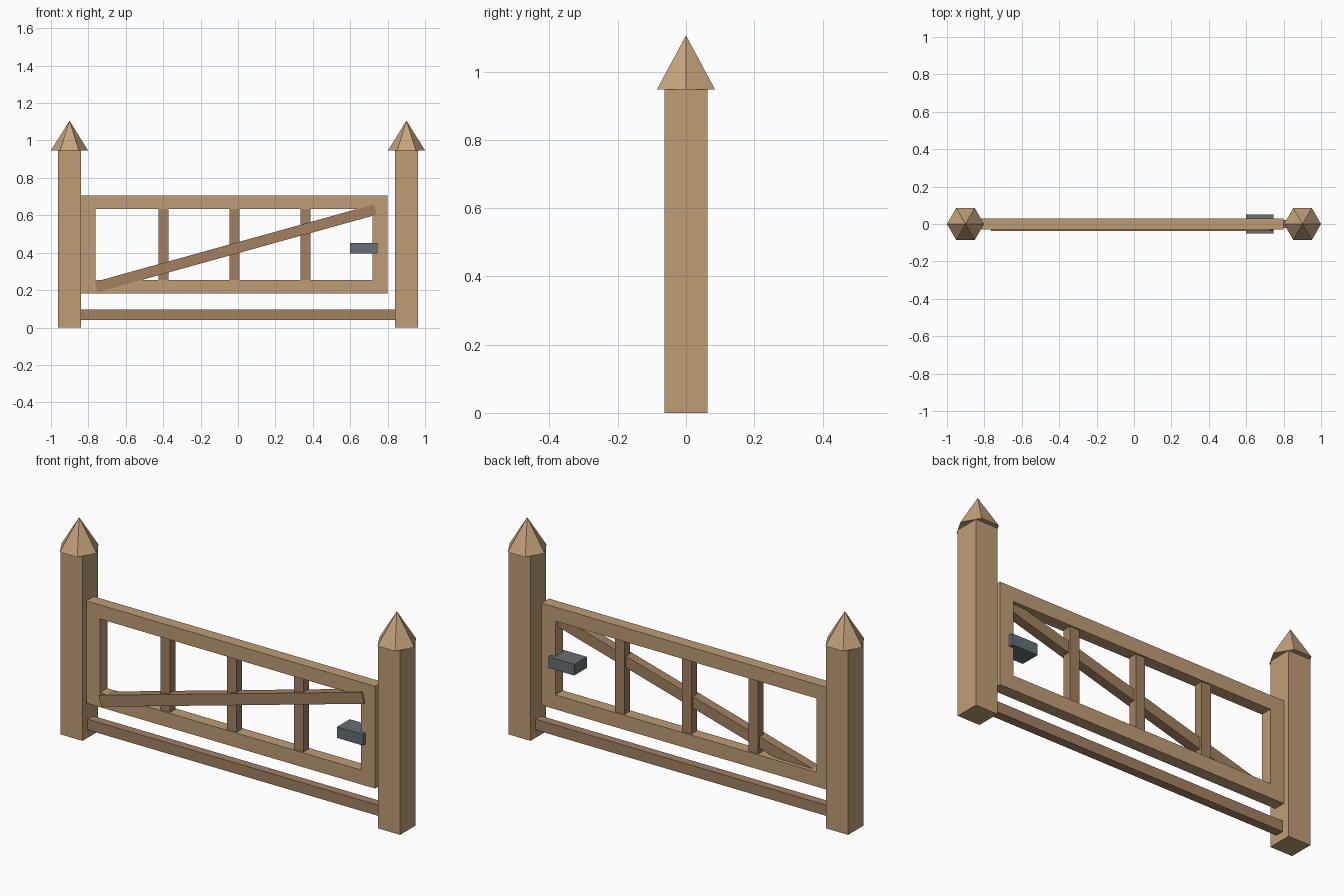
import bpy, math

if "Cube" in bpy.data.objects:
    bpy.data.objects.remove(bpy.data.objects["Cube"])


def material(name, color):
    m = bpy.data.materials.new(name)
    m.diffuse_color = (*color, 1)
    m.use_nodes = True
    m.node_tree.nodes["Principled BSDF"].inputs["Base Color"].default_value = m.diffuse_color
    return m


LIGHT = material("light_wood", (0.52, 0.34, 0.18))
DARK = material("dark_wood", (0.36, 0.22, 0.12))
CAP = material("cap_wood", (0.56, 0.37, 0.20))
IRON = material("iron", (0.13, 0.16, 0.18))


def box(name, x, y, z, mat, tilt=0):
    """Box from (min, max) ranges, optionally tilted in the gate plane."""
    bpy.ops.mesh.primitive_cube_add(
        size=1, location=[sum(r) / 2 for r in (x, y, z)], rotation=(0, tilt, 0))
    ob = bpy.context.object
    ob.name = name
    ob.scale = [r[1] - r[0] for r in (x, y, z)]
    ob.data.materials.append(mat)
    return ob


# Posts with six-sided pointed caps
for side, cx in (("left", -0.901), ("right", 0.901)):
    box(f"{side}_post", (cx - 0.0625, cx + 0.0625), (-0.0625, 0.0625), (0, 0.947), LIGHT)
    bpy.ops.mesh.primitive_cone_add(vertices=6, radius1=0.099, radius2=0, depth=0.159,
                                    location=(cx, 0, 1.0265), rotation=(0, 0, math.pi / 6))
    cap = bpy.context.object
    cap.name = f"{side}_post_cap"
    cap.data.materials.append(CAP)

# Gate frame
FY = (-0.03, 0.03)
box("top_rail", (-0.84, 0.798), FY, (0.633, 0.705), LIGHT)
box("bottom_rail", (-0.84, 0.798), FY, (0.181, 0.255), LIGHT)
box("hinge_stile", (-0.84, -0.762), FY, (0.255, 0.633), LIGHT)
box("latch_stile", (0.72, 0.798), FY, (0.255, 0.633), LIGHT)

# Upright bars
for i in range(3):
    cx = -0.398 + 0.379 * i
    box(f"upright_{i + 1}", (cx - 0.027, cx + 0.027), (-0.022, 0.022), (0.255, 0.633), DARK)

# Diagonal brace, standing slightly proud of the front
L, W = 1.548, 0.057
box("diagonal_brace", (-0.011 - L / 2, -0.011 + L / 2), (-0.038, 0.01),
    (0.424 - W / 2, 0.424 + W / 2), DARK, -math.atan2(0.414, 1.492))

# Low bar between the posts, and the latch
box("ground_bar", (-0.84, 0.84), (-0.022, 0.022), (0.041, 0.096), DARK)
box("latch", (0.598, 0.745), (-0.051, 0.051), (0.395, 0.452), IRON)
